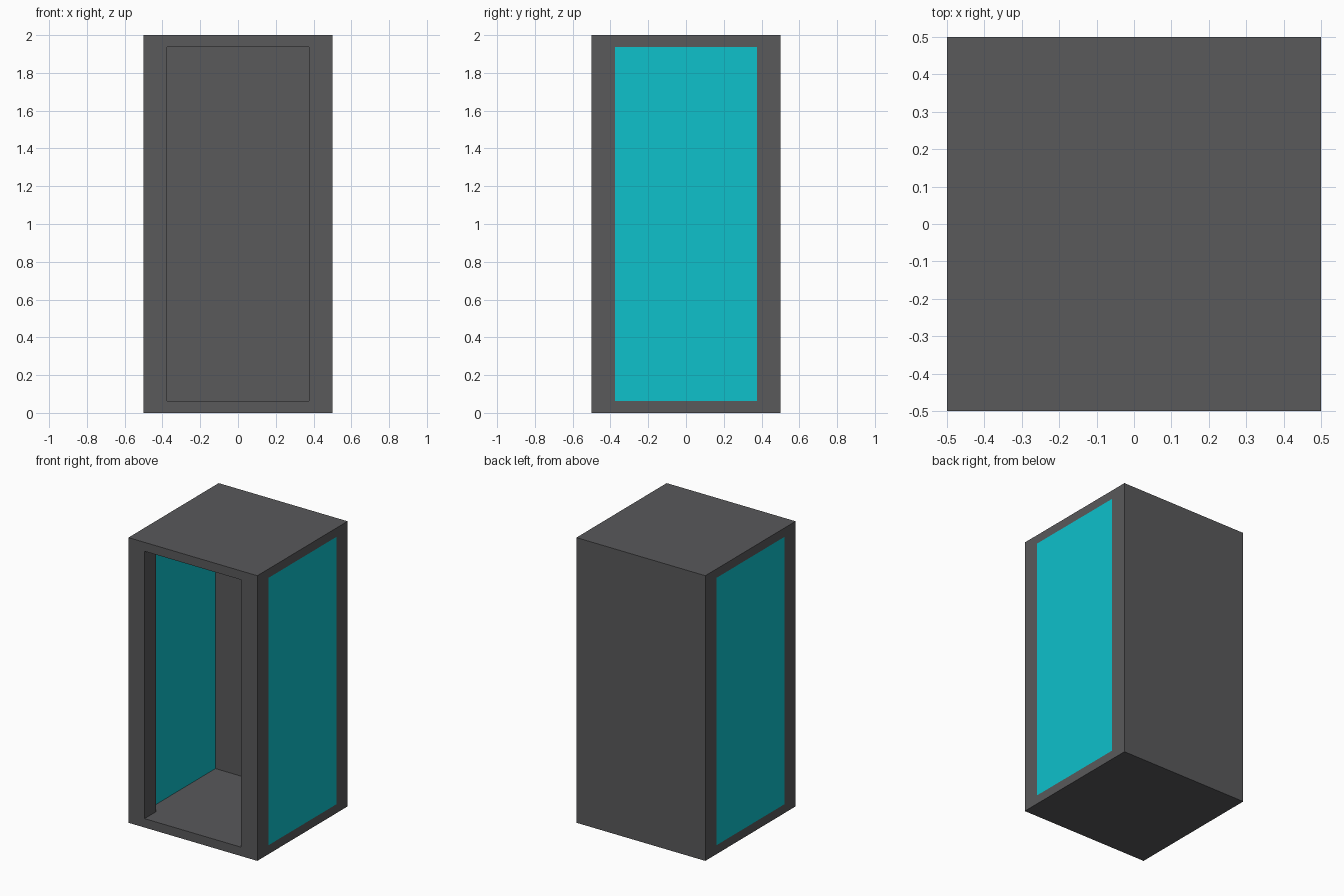
import bpy
import bmesh
from mathutils import Matrix, Vector

WALL = 0.0625      # side walls, floor and roof
POST = 0.125       # corner posts, front and back walls
INNER = 0.5 - WALL
OPEN = 0.5 - POST

if "Cube" in bpy.data.objects:
    bpy.data.objects.remove(bpy.data.objects["Cube"], do_unlink=True)


def material(name, colour):
    mat = bpy.data.materials.new(name)
    mat.use_nodes = True
    mat.diffuse_color = colour
    node = next(n for n in mat.node_tree.nodes if n.type == "BSDF_PRINCIPLED")
    node.inputs["Base Color"].default_value = colour
    return mat


def face_towards(bm, direction):
    return max(bm.faces, key=lambda f: f.calc_center_median().dot(direction))


def inset_panel(bm, face, axis):
    """Inset by the wall thickness, then narrow along one axis to the post width."""
    bmesh.ops.inset_region(bm, faces=[face], thickness=WALL, use_even_offset=True)
    for v in face.verts:
        v.co[axis] *= OPEN / INNER
    return face


def extrude(bm, face):
    return bmesh.ops.extrude_discrete_faces(bm, faces=[face])["faces"][0]


bm = bmesh.new()
bmesh.ops.create_cube(
    bm, size=1, matrix=Matrix.Translation((0, 0, 1)) @ Matrix.Diagonal((1, 1, 2, 1)))

# Outer side windows, flush with the frame
for side in (-1, 1):
    outer = face_towards(bm, Vector((side, 0, 0)))
    inset_panel(bm, outer, 1).material_index = 1

# Doorway with its jambs
door = inset_panel(bm, face_towards(bm, Vector((0, -1, 0))), 0)
door = extrude(bm, door)
for v in door.verts:
    v.co.y = -OPEN

# Cabin widens behind the doorway and runs to the back wall
door = extrude(bm, door)
for v in door.verts:
    v.co.x *= INNER / OPEN
door = extrude(bm, door)
for v in door.verts:
    v.co.y = OPEN

# Inner side walls are window coloured
bm.normal_update()
for f in bm.faces:
    centre = f.calc_center_median()
    if abs(f.normal.x) > 0.9 and abs(abs(centre.x) - INNER) < 0.01:
        f.material_index = 1

flat = [f for f in bm.faces if f.calc_area() < 1e-6]
bmesh.ops.delete(bm, geom=flat, context="FACES_ONLY")

mesh = bpy.data.meshes.new("booth")
bm.to_mesh(mesh)
bm.free()
mesh.materials.append(material("dark grey", (0.1, 0.1, 0.104, 1)))
mesh.materials.append(material("cyan window", (0.0044, 0.533, 0.597, 1)))
bpy.context.collection.objects.link(bpy.data.objects.new("booth", mesh))
